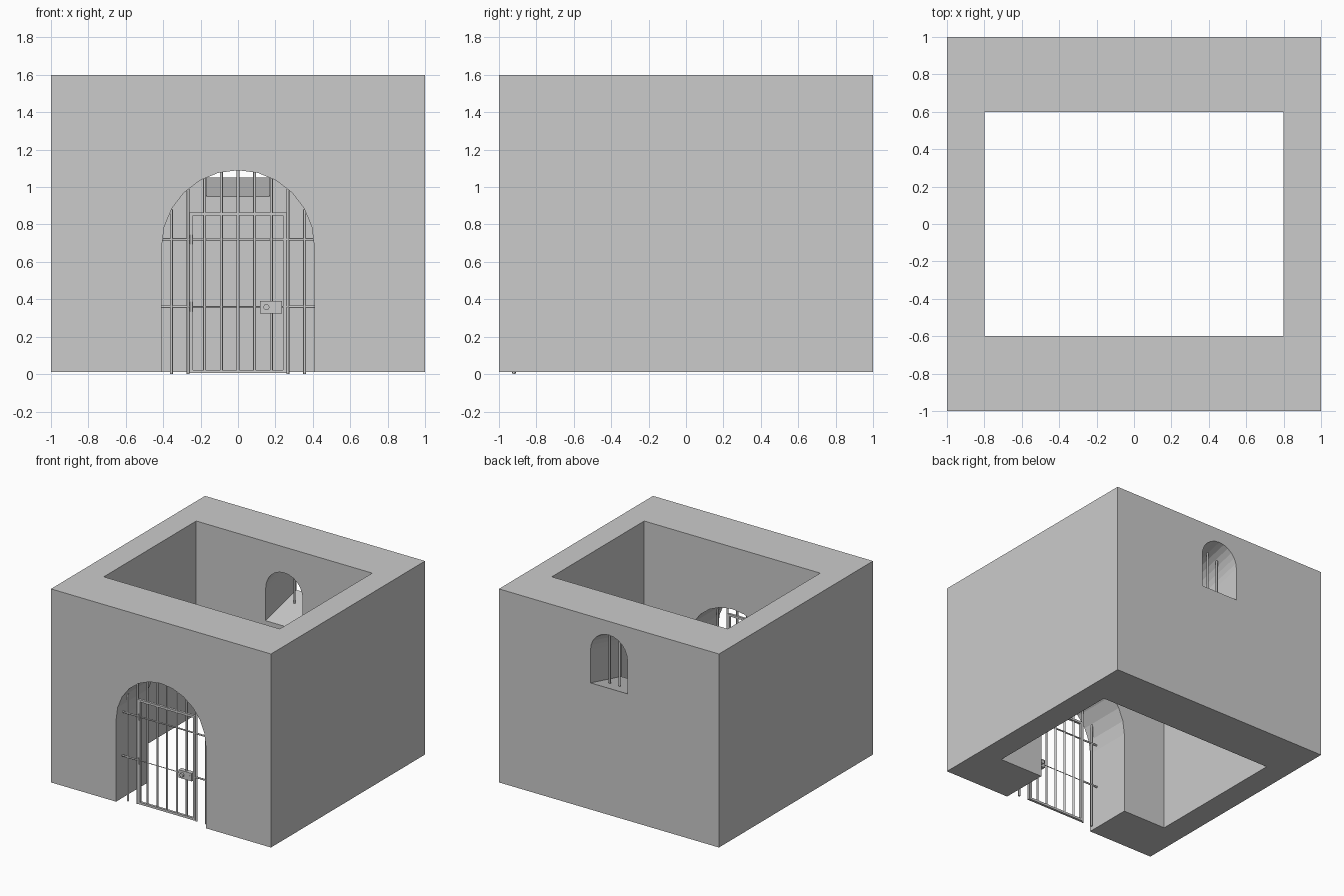
import bpy, bmesh, math
from mathutils import Vector

if "Cube" in bpy.data.objects:
    bpy.data.objects.remove(bpy.data.objects["Cube"])


def make_object(name, bm):
    bmesh.ops.recalc_face_normals(bm, faces=bm.faces)
    mesh = bpy.data.meshes.new(name)
    bm.to_mesh(mesh)
    bm.free()
    obj = bpy.data.objects.new(name, mesh)
    bpy.context.collection.objects.link(obj)
    return obj


def box(name, lo, hi):
    lo, hi = Vector(lo), Vector(hi)
    bm = bmesh.new()
    bmesh.ops.create_cube(bm, size=1)
    for v in bm.verts:
        v.co = (lo + hi) / 2 + v.co * (hi - lo)
    return make_object(name, bm)


def rod(name, a, b, r=0.008, sides=8):
    a, b = Vector(a), Vector(b)
    bm = bmesh.new()
    bmesh.ops.create_cone(bm, cap_ends=True, segments=sides, radius1=r, radius2=r, depth=(b - a).length)
    q = (b - a).to_track_quat('Z', 'Y')
    for v in bm.verts:
        v.co = (a + b) / 2 + q @ v.co
    obj = make_object(name, bm)
    for p in obj.data.polygons:
        p.use_smooth = len(p.vertices) == 4
    for e in obj.data.edges:
        va, vb = (obj.data.vertices[i].co for i in e.vertices)
        e.use_edge_sharp = abs((va - vb).normalized().dot((b - a).normalized())) < 0.5
    return obj


def arch_prism(name, half, bottom, spring, y0, y1, rise=0.0, segs=12):
    # arched opening running from y0 to y1, climbing by rise
    pts = [(half, bottom)] + [(half * math.cos(math.pi * i / segs), spring + half * math.sin(math.pi * i / segs))
                              for i in range(segs + 1)] + [(-half, bottom)]
    bm = bmesh.new()
    front = [bm.verts.new((x, y0, z)) for x, z in pts]
    back = [bm.verts.new((x, y1, z + rise)) for x, z in pts]
    bm.faces.new(front)
    bm.faces.new(back[::-1])
    n = len(pts)
    for i in range(n):
        j = (i + 1) % n
        bm.faces.new((front[i], back[i], back[j], front[j]))
    return make_object(name, bm)


# Walls with room, doorway and sloping window cut out
walls = box("walls", (-1, -1, 0.01), (1, 1, 1.6))
cutters = [
    box("room_cutter", (-0.8, -0.6, -0.5), (0.8, 0.6, 2)),
    arch_prism("door_cutter", 0.408, -0.3, 0.682, -1.2, -0.5),
    arch_prism("window_cutter", 0.168, 0.925, 1.195, 0.5, 1.1, 0.15),
]
bpy.context.view_layer.objects.active = walls
for c in cutters:
    c.hide_render = True
    m = walls.modifiers.new(c.name, 'BOOLEAN')
    m.operation = 'DIFFERENCE'
    m.solver = 'EXACT'
    m.object = c
    bpy.ops.object.modifier_apply(modifier=m.name)
for c in cutters:
    bpy.data.objects.remove(c)

# Window bars
for i in (-1, 0, 1):
    rod("window_bar", (0.089 * i, 0.863, 1.0), (0.089 * i, 0.863, 1.46 if i == 0 else 1.42))

# Upright grille bars: full height beside the gate, split above it
Y = -0.92
GATE_TOP = 0.865
for i in range(-4, 5):
    x = 0.089 * i
    top = 0.682 + math.sqrt(0.408 ** 2 - x ** 2)
    if abs(i) >= 3:
        rod("side_bar", (x, Y, 0), (x, Y, top))
    else:
        rod("upper_bar", (x, Y, GATE_TOP), (x, Y, top))
        rod("gate_bar", (x, Y, 0.01), (x, Y, GATE_TOP - 0.005))

# Cross bars
for z, r in ((0.72, 0.006), (0.36, 0.003)):
    for s in (-1, 1):
        rod("side_cross_bar", (s * 0.408, Y, z), (s * 0.255, Y, z), 0.007)
    rod("gate_cross_bar", (-0.25, Y, z), (0.25, Y, z), r)

# Gate frame
for s in (-1, 1):
    x0, x1 = sorted((s * 0.24, s * 0.26))
    box("gate_stile", (x0, Y - 0.01, 0.005), (x1, Y + 0.01, GATE_TOP))
for z in (0.005, GATE_TOP - 0.018):
    box("gate_rail", (-0.24, Y - 0.01, z), (0.24, Y + 0.01, z + 0.018))

# Hinges
for z in (0.36, 0.72):
    rod("hinge", (-0.25, Y - 0.01, z - 0.025), (-0.25, Y - 0.01, z + 0.025))

# Lock case with knob and keyhole plate on both sides
box("lock_case", (0.118, Y - 0.018, 0.325), (0.236, Y + 0.018, 0.39))
for s in (-1, 1):
    rod("lock_knob", (0.152, Y + s * 0.015, 0.358), (0.152, Y + s * 0.035, 0.358), 0.016, 12)
    y0, y1 = sorted((Y + s * 0.015, Y + s * 0.022))
    box("keyhole_plate", (0.213, y0, 0.346), (0.221, y1, 0.368))
